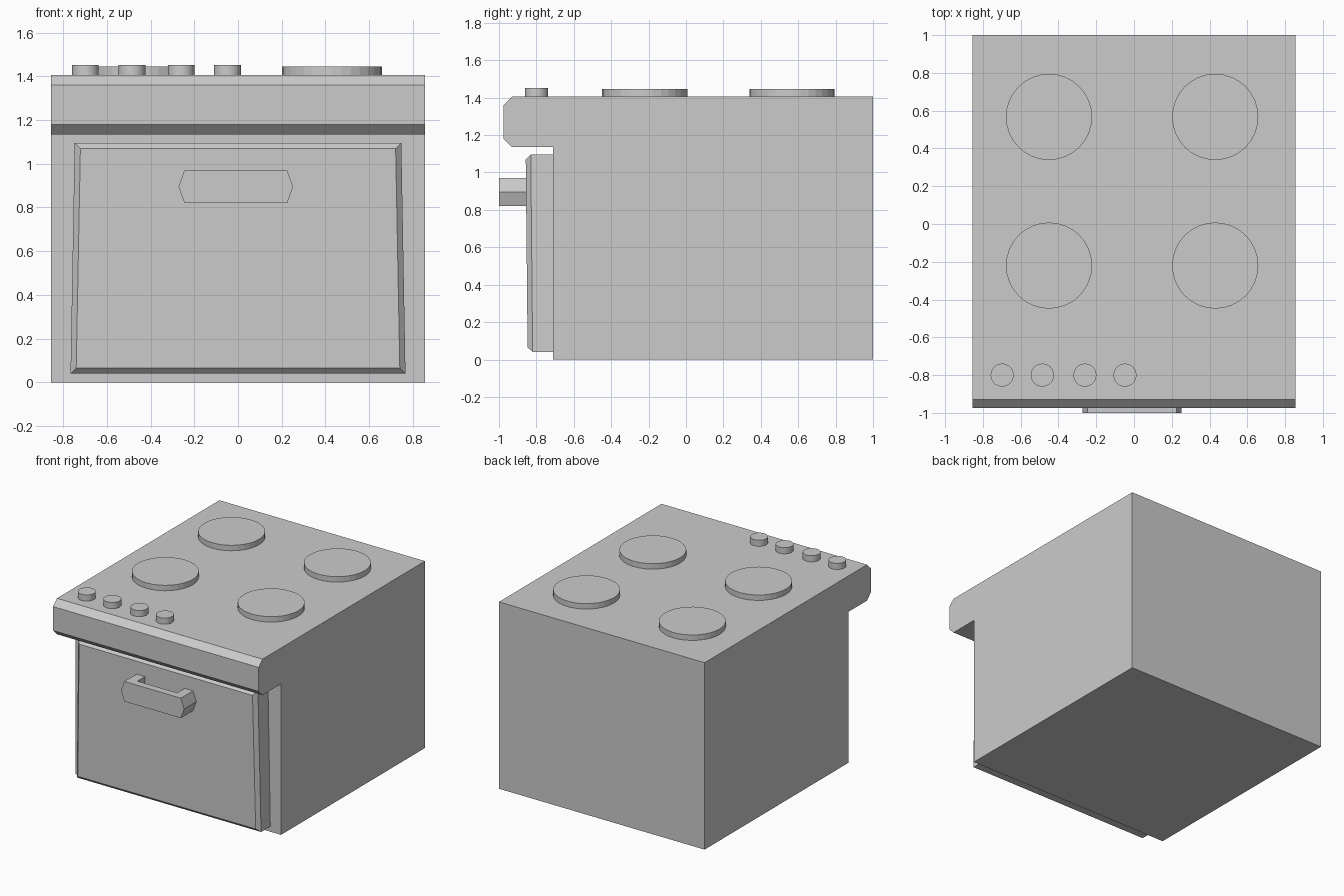
import bpy
import bmesh
from math import cos, sin, tau

if "Cube" in bpy.data.objects:
    bpy.data.objects.remove(bpy.data.objects["Cube"], do_unlink=True)

grey = bpy.data.materials.new("plain grey")
grey.use_nodes = True
grey.diffuse_color = (0.6, 0.6, 0.6, 1)
grey.node_tree.nodes["Principled BSDF"].inputs["Base Color"].default_value = (0.6, 0.6, 0.6, 1)


def loft(name, rings):
    """Skin matching rings of points and cap both ends."""
    bm = bmesh.new()
    loops = [[bm.verts.new(p) for p in ring] for ring in rings]
    n = len(loops[0])
    for a, b in zip(loops, loops[1:]):
        for i in range(n):
            j = (i + 1) % n
            bm.faces.new((a[i], a[j], b[j], b[i]))
    bm.faces.new(loops[0][::-1])
    bm.faces.new(loops[-1])
    bmesh.ops.recalc_face_normals(bm, faces=bm.faces)
    mesh = bpy.data.meshes.new(name)
    bm.to_mesh(mesh)
    bm.free()
    mesh.materials.append(grey)
    obj = bpy.data.objects.new(name, mesh)
    bpy.context.collection.objects.link(obj)
    return obj


def disc(name, x, y, radius, bottom, top, sides=32):
    angles = [tau * i / sides for i in range(sides)]
    loft(name, [[(x + radius * cos(a), y + radius * sin(a), z) for a in angles]
                for z in (bottom, top)])


TOP = 1.405

# Cabinet with the chamfered control ledge overhanging the front
side = [(1, 0), (1, TOP), (-0.93, TOP), (-0.975, 1.36),
        (-0.975, 1.18), (-0.93, 1.135), (-0.71, 1.135), (-0.71, 0)]
loft("cabinet", [[(x, y, z) for y, z in side] for x in (-0.855, 0.855)])


# Oven door, slightly wider at the bottom, with a bevelled front
def door_ring(inset, y_top, y_bottom):
    top, bottom = 0.747 - inset, 0.766 - inset
    z_top, z_bottom = 1.095 - inset, 0.04 + inset
    return [(-bottom, y_bottom, z_bottom), (bottom, y_bottom, z_bottom),
            (top, y_top, z_top), (-top, y_top, z_top)]


loft("oven_door", [door_ring(0, -0.7, -0.7), door_ring(0, -0.83, -0.82),
                   door_ring(0.026, -0.857, -0.847)])


# U-shaped handle with pointed ends
def handle_ring(z, half):
    c, grip, back, front, inner = -0.01, 0.165, -0.845, -1, -0.945
    return [(c + x, y, z) for x, y in (
        (-half, back), (-half, front), (half, front), (half, back),
        (grip, back), (grip, inner), (-grip, inner), (-grip, back))]


loft("door_handle", [handle_ring(0.82, 0.235), handle_ring(0.895, 0.262),
                     handle_ring(0.97, 0.235)])

# Hot plates
for row, y in (("front", -0.22), ("back", 0.567)):
    for hand, x in (("right", -0.45), ("left", 0.43)):
        disc(f"hot_plate_{row}_{hand}", x, y, 0.228, TOP - 0.01, 1.446)

# Control knobs
for i, x in enumerate((-0.698, -0.485, -0.26, -0.048)):
    disc(f"control_knob_{i + 1}", x, -0.8, 0.061, TOP - 0.01, 1.451)
